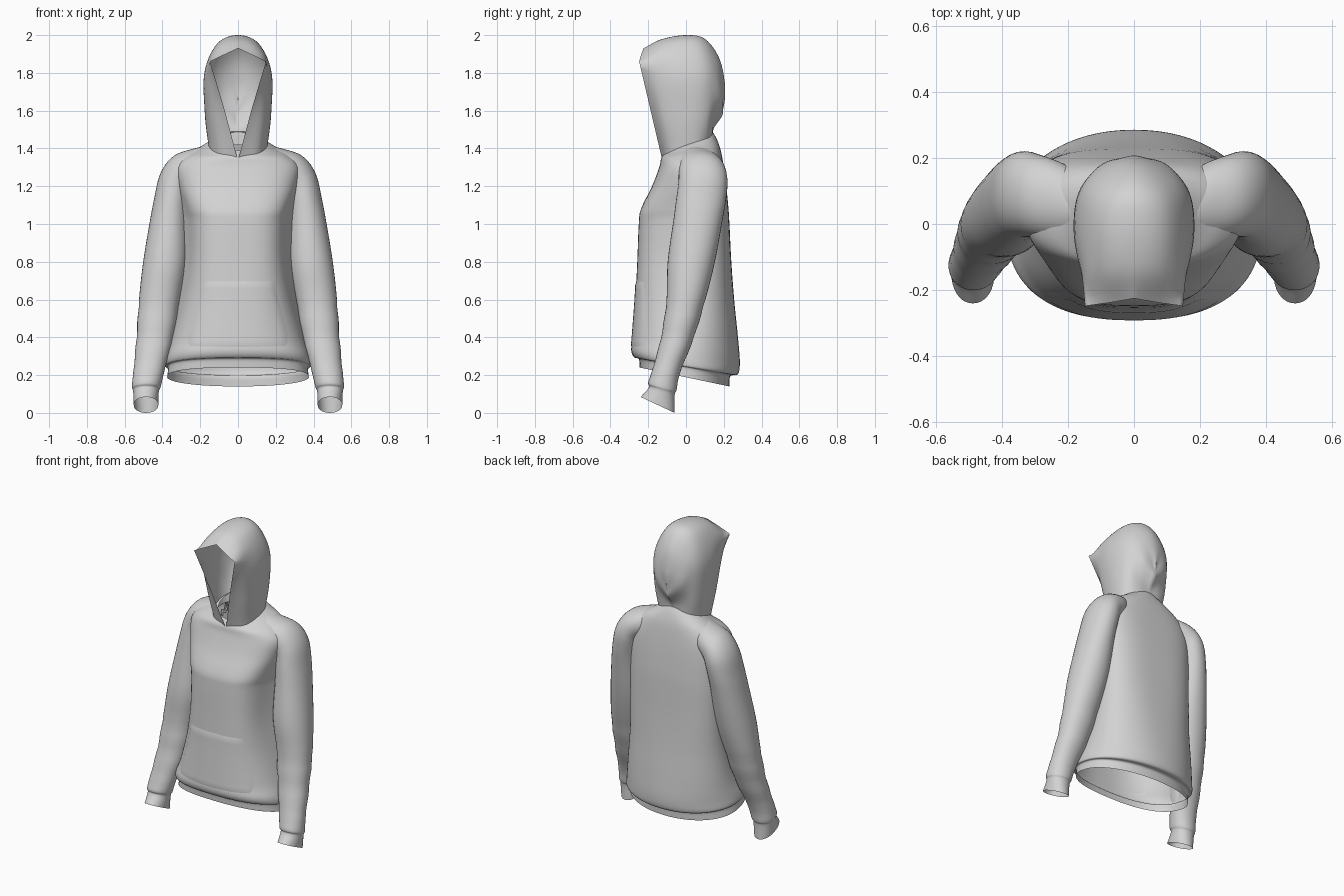
import bpy, bmesh, math
from mathutils import Vector
from mathutils.bvhtree import BVHTree

if "Cube" in bpy.data.objects:
    bpy.data.objects.remove(bpy.data.objects["Cube"])

fabric = bpy.data.materials.new("grey_fabric")
fabric.diffuse_color = (0.65, 0.65, 0.65, 1)
fabric.use_nodes = True
fabric.node_tree.nodes["Principled BSDF"].inputs["Base Color"].default_value = fabric.diffuse_color


def smooth(rows, steps, end=None):
    """Catmull-Rom through a list of tuples; end is an optional point past the last."""
    p = [Vector(r) for r in rows]
    p = [2 * p[0] - p[1]] + p + [Vector(end) if end else 2 * p[-1] - p[-2]]
    out = []
    for i in range(1, len(p) - 2):
        a, b, c, d = p[i - 1:i + 3]
        for k in range(steps):
            t = k / steps
            out.append(0.5 * (2 * b + (c - a) * t + (2 * a - 5 * b + 4 * c - d) * t * t
                              + (3 * b - a - 3 * c + d) * t ** 3))
    return out + [p[-2]]


def skin(name, rows, closed=False, angle=50):
    """Join rows of points into a smooth sheet or tube."""
    bm = bmesh.new()
    grid = [[bm.verts.new(c) for c in row] for row in rows]
    n = len(grid[0])
    for r, s in zip(grid, grid[1:]):
        for j in range(n if closed else n - 1):
            k = (j + 1) % n
            bm.faces.new((r[j], r[k], s[k], s[j]))
    bmesh.ops.remove_doubles(bm, verts=bm.verts, dist=0.0005)
    bmesh.ops.recalc_face_normals(bm, faces=bm.faces)
    mesh = bpy.data.meshes.new(name)
    bm.to_mesh(mesh)
    bm.free()
    mesh.materials.append(fabric)
    ob = bpy.data.objects.new(name, mesh)
    bpy.context.collection.objects.link(ob)
    bpy.ops.object.select_all(action='DESELECT')
    ob.select_set(True)
    bpy.context.view_layer.objects.active = ob
    bpy.ops.object.shade_smooth_by_angle(angle=math.radians(angle))
    return ob


def ring(cx, cy, z, rx, ry, tilt, roll=0, front=2.1, back=2.1, flare=0, n=48):
    """Superellipse ring; tilt raises the back, roll raises +x, flare widens the back."""
    pts = []
    cr, sr = math.cos(math.radians(roll)), math.sin(math.radians(roll))
    for i in range(n):
        a = 2 * math.pi * i / n
        c, s = math.cos(a), math.sin(a)
        e = 2 / (back if s > 0 else front)
        sx = math.copysign(abs(c) ** e, c)
        sy = math.copysign(abs(s) ** e, s)
        sx *= 1 + flare * math.tanh(2.5 * sy)
        pts.append((cx + rx * sx * cr, cy + ry * sy, z + tilt * sy + rx * sx * sr))
    return pts


# Torso with hem band: z, half width, front y, back y, tilt, front and back squareness, flare
torso_rows = smooth([
    (.19, .375, -.245, .23, -.05, 2.5, 2.1, 0), (.24, .37, -.25, .235, -.045, 2.5, 2.1, 0),
    (.25, .385, -.275, .275, -.045, 2.5, 2.1, 0), (.30, .38, -.29, .285, -.03, 2.5, 2.1, 0),
    (.40, .355, -.283, .275, 0, 2.5, 2.3, .03), (.60, .315, -.268, .255, 0, 2.7, 2.6, .10),
    (.80, .293, -.258, .24, 0, 3, 3, .15), (1.0, .292, -.25, .23, 0, 3, 3.2, .15),
    (1.08, .30, -.238, .225, 0, 3, 3.2, .12), (1.2, .32, -.18, .213, 0, 2.7, 3.2, .04),
    (1.3, .325, -.142, .2, 0, 2.5, 3, 0), (1.365, .27, -.132, .185, .02, 2.5, 2.7, 0),
    (1.405, .19, -.122, .165, .04, 2.3, 2.3, 0), (1.44, .13, -.105, .14, .05, 2.1, 2.1, 0)], 5)
torso = skin("torso", [ring(0, (f + b) / 2, z, w, (b - f) / 2, t, 0, pf, pb, k, 72)
                       for z, w, f, b, t, pf, pb, k in torso_rows], closed=True)


def front_y(x, z):
    """Front surface of the torso at x, z."""
    for p, q in zip(torso_rows, torso_rows[1:]):
        if p[0] <= z <= q[0]:
            m = p.lerp(q, (z - p[0]) / max(q[0] - p[0], 1e-6))
            break
    half = (m[3] - m[2]) / 2
    u = min(1, abs(x) / (m[1] * (1 - m[7])))
    return (m[2] + m[3]) / 2 - half * (1 - u ** m[5]) ** (1 / m[5])


# Front pocket: a thin panel with slanted hand openings
pocket = []
for i in range(17):
    z = .34 + .36 * i / 16
    w = .27 if z < .42 else .27 - .08 * (z - .42) / .28
    row = []
    for j in range(25):
        x = w * (j / 12 - 1)
        lift = -.001 if i in (0, 16) or j in (0, 24) else .005
        row.append((x, front_y(x, z) - lift, z))
    pocket.append(row)
skin("pocket", pocket)

# Sleeves with cuffs, running from the collar over the shoulder:
# centre x, centre y, z, half width, half depth, tilt, roll
sleeve_rows = smooth([
    (.14, .05, 1.33, .09, .09, 0, 80), (.22, .07, 1.315, .085, .115, 0, 75),
    (.29, .085, 1.28, .095, .125, 0, 60), (.33, .09, 1.22, .095, .13, 0, 35),
    (.35, .08, 1.13, .093, .132, 0, 12), (.363, .065, 1.03, .10, .13, 0, 4),
    (.385, .028, .8, .117, .125, 0, 0),
    (.415, 0, .6, .109, .103, 0, 0), (.44, -.045, .4, .097, .087, 0, 0),
    (.472, -.105, .22, .082, .073, -.01, 0), (.485, -.125, .14, .076, .075, -.02, 0),
    (.487, -.128, .115, .068, .068, -.02, 0), (.487, -.15, .042, .065, .09, -.042, 0)], 5)
rows = []
for cx, cy, z, rx, ry, t, roll in sleeve_rows:
    fold = 1 + .02 * math.sin(z * 42) * (.2 < z < .6)
    rows.append(ring(cx, cy, z, rx * fold, ry * fold, t, roll, n=36))
sleeves = skin("sleeves", rows, closed=True)


def tree_of(ob):
    m = ob.data
    return BVHTree.FromPolygons([v.co for v in m.vertices], [p.vertices for p in m.polygons])


def trim(ob, tree):
    """Open the armhole: remove upper faces buried inside the other part."""
    def buried(v):
        p = Vector((abs(v.co.x), v.co.y, v.co.z))
        if p.z < .95 or p.x < .16 and ob is torso:
            return False
        near, normal, _, _ = tree.find_nearest(p)
        return (p - near).dot(normal) < 0
    bm = bmesh.new()
    bm.from_mesh(ob.data)
    gone = [f for f in bm.faces if all(buried(v) for v in f.verts)]
    bmesh.ops.delete(bm, geom=gone, context='FACES')
    bm.to_mesh(ob.data)
    bm.free()


torso_tree, sleeve_tree = tree_of(torso), tree_of(sleeves)
trim(torso, sleeve_tree)
trim(sleeves, torso_tree)
sleeves.modifiers.new("Mirror", 'MIRROR').use_mirror_merge = False

# Hood: arches from the collar to the crown, fanning from face opening to nape
arches = [
    [(0, -.125, 1.335), (.07, -.187, 1.6), (.148, -.248, 1.86), (.075, -.238, 1.895), (0, -.225, 1.93)],
    [(.10, -.10, 1.36), (.14, -.13, 1.58), (.158, -.15, 1.83), (.10, -.14, 1.94), (0, -.13, 1.978)],
    [(.145, -.04, 1.38), (.17, -.04, 1.58), (.178, -.03, 1.80), (.11, -.01, 1.955), (0, 0, 2.0)],
    [(.15, .05, 1.39), (.173, .05, 1.58), (.168, .08, 1.79), (.10, .09, 1.935), (0, .10, 1.98)],
    [(.12, .10, 1.40), (.143, .12, 1.57), (.135, .145, 1.75), (.08, .165, 1.84), (0, .175, 1.88)],
    [(.07, .13, 1.41), (.08, .145, 1.54), (.085, .185, 1.66), (.045, .198, 1.73), (0, .205, 1.75)],
    [(0, .14, 1.42), (0, .145, 1.5), (0, .19, 1.57), (0, .197, 1.61), (0, .205, 1.65)]]
half = []
for i, a in enumerate(arches):
    if i == 0:  # straight-edged rim of the face opening
        half.append([Vector(a[k]).lerp(Vector(a[k + 1]), t / 7)
                     for k in range(4) for t in range(7)] + [Vector(a[4])])
    else:
        x, y, z = a[3]
        half.append(smooth(a, 7, end=(-x, y, z)))
columns = [smooth([h[j] for h in half], 6) for j in range(29)]
left = [[(-max(p.x, 0), p.y, p.z) for p in c] for c in columns]
right = [[(max(p.x, 0), p.y, p.z) for p in c] for c in columns]
skin("hood", left + right[-2::-1], angle=80)
